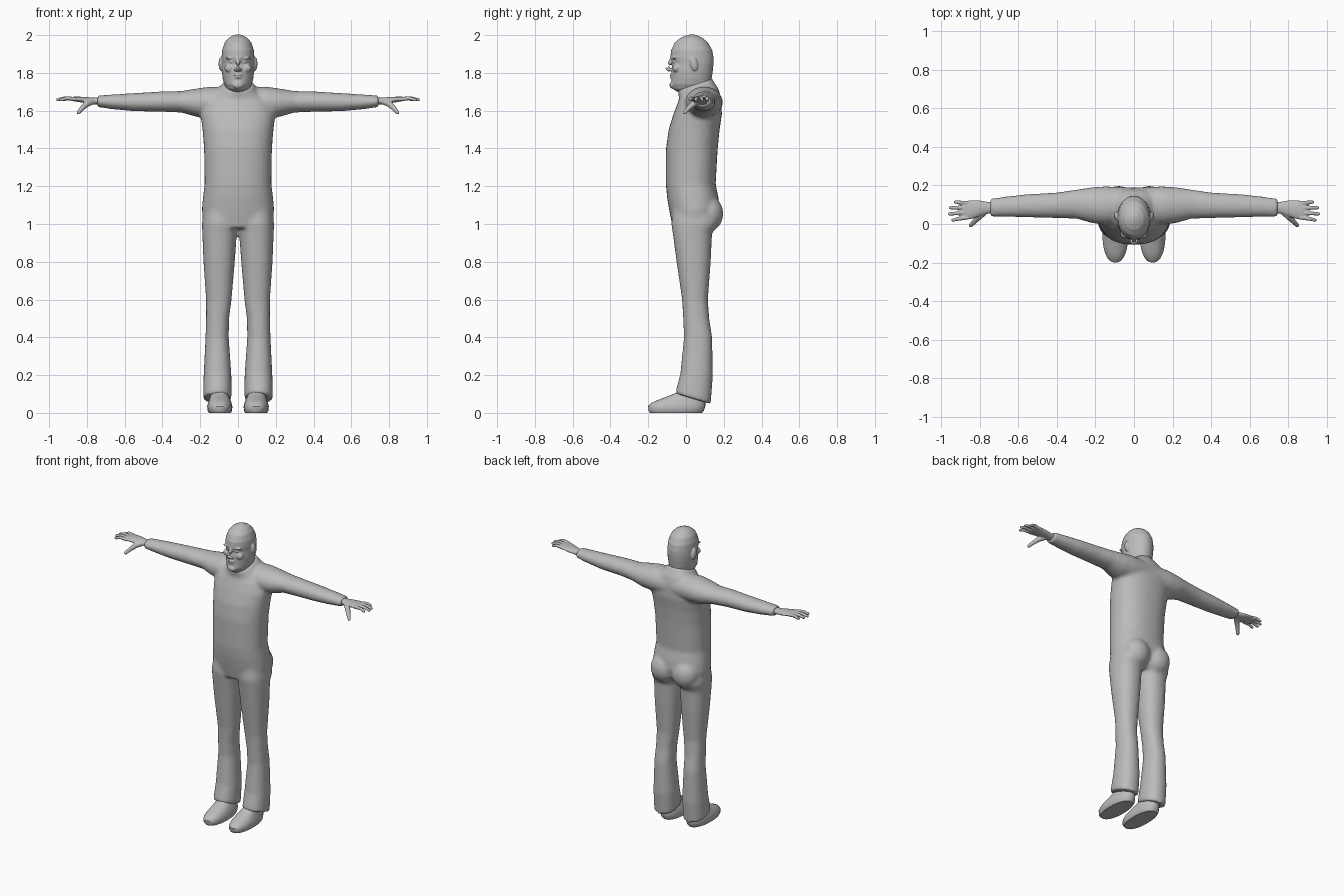
import bpy, bmesh, math
from mathutils import Vector, Matrix

grey = bpy.data.materials.new("plain grey")
grey.diffuse_color = (0.5, 0.5, 0.5, 1)
SEG = 32


def loft(bm, rings):
    """Skin a list of closed rings and cap both ends."""
    rows = [[bm.verts.new(p) for p in r] for r in rings]
    n = len(rows[0])
    for a, b in zip(rows, rows[1:]):
        for i in range(n):
            bm.faces.new((a[i], a[(i + 1) % n], b[(i + 1) % n], b[i]))
    bm.faces.new(rows[0][::-1])
    bm.faces.new(rows[-1])


def oval(a0, a1, b0, b1, power=2.0):
    """Rounded outline filling the box a0..a1 by b0..b1."""
    pts = []
    for i in range(SEG):
        t = 2 * math.pi * i / SEG
        c, s = math.cos(t), math.sin(t)
        u = math.copysign(abs(c) ** (2 / power), c)
        v = math.copysign(abs(s) ** (2 / power), s)
        pts.append(((a0 + a1) / 2 + u * (a1 - a0) / 2, (b0 + b1) / 2 + v * (b1 - b0) / 2))
    return pts


def upright(bm, sections, power=2.0):
    """Sections: z, x0, x1, y0, y1, optional slope of the ring along y."""
    rings = []
    for z, x0, x1, y0, y1, *tilt in sections:
        k = tilt[0] if tilt else 0
        rings.append([Vector((x, y, z + k * (y - (y0 + y1) / 2)))
                      for x, y in oval(x0, x1, y0, y1, power)])
    loft(bm, rings)


def sideways(bm, sections, power=2.0):
    """Sections: x, y0, y1, z0, z1."""
    loft(bm, [[Vector((x, y, z)) for y, z in oval(y0, y1, z0, z1, power)]
              for x, y0, y1, z0, z1 in sections])


def tube(bm, points, radii):
    rings = []
    for i, p in enumerate(points):
        d = Vector(points[min(i + 1, len(points) - 1)]) - Vector(points[max(i - 1, 0)])
        q = d.to_track_quat('Z', 'Y')
        rings.append([Vector(p) + q @ Vector((u, v, 0))
                      for u, v in oval(-radii[i], radii[i], -radii[i], radii[i])])
    loft(bm, rings)


def blob(bm, centre, size, tilt=0.0):
    m = (Matrix.Translation(centre) @ Matrix.Rotation(tilt, 4, 'X')
         @ Matrix.Diagonal((*size, 1)))
    bmesh.ops.create_uvsphere(bm, u_segments=20, v_segments=12, radius=1, matrix=m)


def mirror(bm):
    """Copy everything so far to the other side of x = 0."""
    geom = bmesh.ops.duplicate(bm, geom=bm.verts[:] + bm.edges[:] + bm.faces[:])["geom"]
    for v in geom:
        if isinstance(v, bmesh.types.BMVert):
            v.co.x *= -1


def finish(bm, name, voxel=0, smooth=0):
    bmesh.ops.recalc_face_normals(bm, faces=bm.faces[:])
    me = bpy.data.meshes.new(name)
    bm.to_mesh(me)
    bm.free()
    ob = bpy.data.objects.new(name, me)
    bpy.context.collection.objects.link(ob)
    me.materials.append(grey)
    if voxel:
        r = ob.modifiers.new("blend", 'REMESH')
        r.mode = 'VOXEL'
        r.voxel_size = voxel
        r.use_smooth_shade = True
        s = ob.modifiers.new("soften", 'SMOOTH')
        s.factor = 0.5
        s.iterations = smooth
    else:
        bpy.ops.object.select_all(action='DESELECT')
        ob.select_set(True)
        bpy.context.view_layer.objects.active = ob
        bpy.ops.object.shade_smooth_by_angle(angle=math.radians(40))
    return ob


# clothed body: sleeves, trouser legs and seat on both sides
bm = bmesh.new()
sideways(bm, [(.03, .01, .19, 1.56, 1.725), (.15, -.005, .195, 1.56, 1.727),
              (.22, .005, .19, 1.567, 1.717), (.30, .028, .178, 1.590, 1.704),
              (.40, .030, .163, 1.594, 1.702), (.55, .034, .155, 1.597, 1.693),
              (.66, .037, .143, 1.607, 1.686), (.745, .038, .132, 1.619, 1.680)])
upright(bm, [(1.08, .0, .18, -.07, .16), (1.0, .0, .191, -.078, .168),
             (.95, .006, .189, -.07, .138), (.8, .017, .183, -.05, .131),
             (.6, .034, .169, -.021, .116), (.5, .047, .169, -.015, .123),
             (.4, .049, .172, -.011, .139), (.2, .035, .182, -.03, .142, -.1),
             (.075, .034, .185, -.057, .131, -.3)], 2.25)
blob(bm, (.08, .118, 1.055), (.09, .08, .095))
mirror(bm)
# torso up to the sloping collar
upright(bm, [(z, -w, w, y0, y1, k) for z, w, y0, y1, k in (
    (.98, .15, -.07, .12, 0), (1.03, .188, -.08, .16, 0), (1.08, .191, -.09, .178, 0),
    (1.14, .186, -.1, .172, 0), (1.21, .177, -.107, .157, 0), (1.3, .178, -.107, .162, 0),
    (1.4, .18, -.106, .168, 0), (1.5, .188, -.092, .178, 0), (1.58, .198, -.067, .19, 0),
    (1.65, .18, -.045, .188, .1), (1.69, .135, -.035, .172, .25),
    (1.722, .092, -.042, .147, .33), (1.74, .083, -.042, .14, .33))], 2.3)
finish(bm, "clothed_body", .01, 8)

# head: ears and paired face forms
bm = bmesh.new()
blob(bm, (.091, .042, 1.848), (.012, .021, .037), .2)
blob(bm, (.036, -.061, 1.879), (.030, .014, .008))
blob(bm, (.033, -.060, 1.857), (.014, .011, .007))
blob(bm, (.042, -.050, 1.825), (.030, .022, .024))
blob(bm, (.012, -.087, 1.817), (.010, .012, .008))
mirror(bm)
# skull and jaw
upright(bm, [(z, -w, w, y0, y1) for z, w, y0, y1 in (
    (1.70, .045, -.045, .10), (1.715, .06, -.07, .122), (1.74, .073, -.08, .131),
    (1.77, .081, -.077, .136), (1.81, .086, -.078, .142), (1.85, .087, -.073, .146),
    (1.88, .087, -.083, .146), (1.92, .084, -.079, .139), (1.96, .071, -.06, .117),
    (1.985, .05, -.03, .088), (1.997, .028, -.002, .062), (2.003, .01, .02, .045))])
# neck
upright(bm, [(1.6, -.07, .07, -.015, .14), (1.7, -.07, .07, -.03, .132),
             (1.79, -.073, .073, -.03, .134)])
# nose, lips and chin
tube(bm, [(0, -.074, 1.882), (0, -.086, 1.85), (0, -.097, 1.823), (0, -.085, 1.812)],
     [.008, .011, .014, .010])
blob(bm, (0, -.077, 1.789), (.024, .009, .005))
blob(bm, (0, -.075, 1.775), (.021, .010, .005))
blob(bm, (0, -.070, 1.736), (.030, .017, .020))
finish(bm, "head", .004, 2)

# hands: palm, four fingers and thumb
bm = bmesh.new()
sideways(bm, [(.71, .055, .115, 1.630, 1.670), (.76, .053, .115, 1.633, 1.669),
              (.80, .040, .122, 1.638, 1.672), (.84, .026, .123, 1.645, 1.674),
              (.87, .023, .120, 1.650, 1.674), (.89, .030, .112, 1.655, 1.671)])
for base, tip, reach in ((.108, .114, .932), (.084, .084, .957), (.059, .052, .963), (.034, .020, .945)):
    mid = (.87 + reach) / 2
    tube(bm, [(.86, base, 1.661), (mid, (base + tip) / 2, 1.666),
              (reach - .006, tip, 1.657), (reach, tip, 1.656)], [.011, .010, .0085, .005])
tube(bm, [(.765, .070, 1.650), (.80, .040, 1.637), (.825, .014, 1.613),
          (.846, -.008, 1.589), (.850, -.013, 1.584)], [.016, .017, .013, .010, .005])
mirror(bm)
finish(bm, "hands", .004, 2)

# shoes
bm = bmesh.new()
upright(bm, [(0, .038, .154, -.19, .085), (.012, .031, .162, -.199, .095),
             (.035, .030, .163, -.20, .102), (.052, .034, .159, -.185, .102),
             (.068, .040, .153, -.15, .102), (.085, .047, .148, -.105, .1),
             (.105, .055, .145, -.055, .095), (.14, .06, .14, -.02, .085)], 2.3)
mirror(bm)
finish(bm, "shoes")
